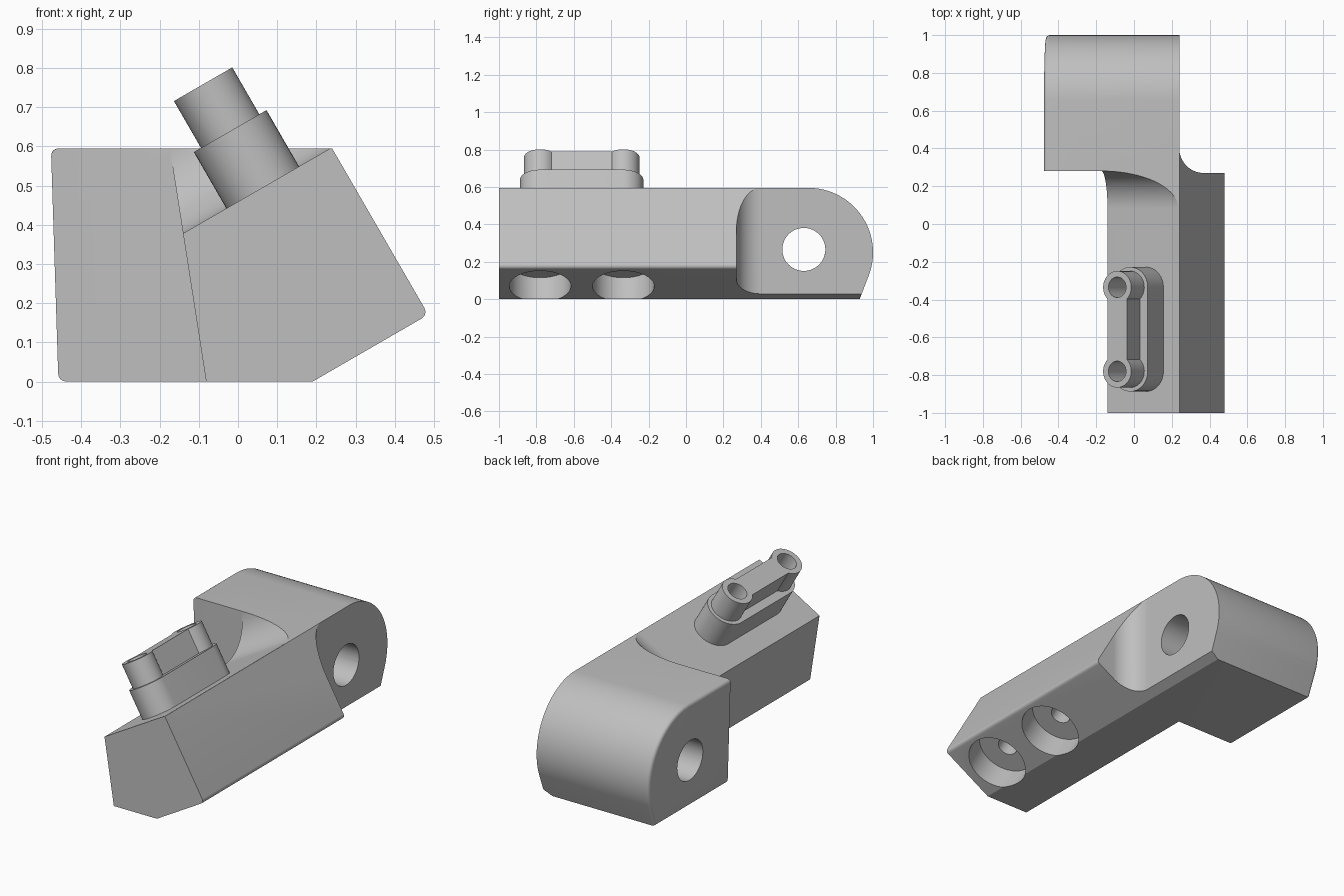
import bpy, bmesh, math
from mathutils import Vector

if "Cube" in bpy.data.objects:
    bpy.data.objects.remove(bpy.data.objects["Cube"])

grey = bpy.data.materials.new("plain_grey")
grey.diffuse_color = (0.52, 0.52, 0.52, 1)
grey.use_nodes = True
grey.node_tree.nodes["Principled BSDF"].inputs["Base Color"].default_value = grey.diffuse_color

X, Y, Z = Vector((1, 0, 0)), Vector((0, 1, 0)), Vector((0, 0, 1))
C30, S30 = math.cos(math.pi / 6), 0.5
ALONG = Vector((C30, 0, S30))     # up the sloped top
UP = Vector((-S30, 0, C30))       # square to the sloped top
BASE = Vector((0.0625, 0, 0.496)) # clip axis on the sloped top
ENDS = (-0.78, -0.335)            # y of the two screw axes


def arc(cx, cy, r, a0, a1, n=24):
    return [(cx + r * math.cos(math.radians(a0 + (a1 - a0) * i / n)),
             cy + r * math.sin(math.radians(a0 + (a1 - a0) * i / n))) for i in range(n + 1)]


def prism(name, pts, origin, u, v, depth):
    """Extrude a 2D outline lying in the u, v plane along the depth vector."""
    bm = bmesh.new()
    face = bm.faces.new([bm.verts.new(origin + u * a + v * b) for a, b in pts])
    ext = bmesh.ops.extrude_face_region(bm, geom=[face])["geom"]
    bmesh.ops.translate(bm, vec=depth, verts=[e for e in ext if isinstance(e, bmesh.types.BMVert)])
    bmesh.ops.recalc_face_normals(bm, faces=bm.faces)
    mesh = bpy.data.meshes.new(name)
    bm.to_mesh(mesh)
    bm.free()
    mesh.materials.append(grey)
    ob = bpy.data.objects.new(name, mesh)
    bpy.context.collection.objects.link(ob)
    return ob


def combine(ob, tool, mode="DIFFERENCE"):
    mod = ob.modifiers.new("cut", "BOOLEAN")
    mod.operation, mod.solver, mod.object = mode, "EXACT", tool
    bpy.context.view_layer.objects.active = ob
    bpy.ops.object.modifier_apply(modifier=mod.name)
    bpy.data.objects.remove(tool, do_unlink=True)


def rod(name, y, r, start, end):
    """Cylinder on a screw axis between two heights over the sloped top."""
    return prism(name, arc(0, 0, r, 0, 352.5, 47), BASE + Y * y + UP * start, ALONG, Y, UP * (end - start))


# Envelope: full front outline with a rounded outer corner
outline = [(-0.477, 0.595), (-0.458, 0), (0.19, 0)]
outline += arc(0.458, 0.178, 0.02, -60, 30, 6) + [(0.24, 0.595)]
body = prism("bracket_body", outline, Vector((0, -1, 0)), X, Z, Y * 2)

# Sloped top of the arm, blending into the rear block
top_cut = [(-2, 0), (0.08, 0)] + arc(0.08, 0.2, 0.2, -90, 0)[1:] + [(0.28, 1), (-2, 1)]
corner = Vector((0.24, 0, 0.5975))
combine(body, prism("top_cutter", top_cut, corner - ALONG * 1.5, Y, UP, ALONG * 3))

# Left side of the arm
left_cut = [(-1, -0.2), (-0.05, -0.2), (-0.206, 0.8), (-1, 0.8)]
combine(body, prism("left_cutter", left_cut, Vector((0, -2, 0)), X, Z, Y * 2.28))

# Right shoulder with a concave corner
right_cut = arc(0.37, 0.4, 0.13, 180, 270) + [(1, 0.27), (1, 2), (0.24, 2)]
combine(body, prism("right_cutter", right_cut, Vector((0, 0, -1)), X, Y, Z * 3))

# Rounded rear of the block
rear = arc(0.655, 0.25, 0.345, 90, -20, 40)
rear += [(0.89, -0.1), (2, -0.1), (2, 1), (0.655, 1)]
combine(body, prism("rear_cutter", rear, Vector((-1, 0, 0)), Y, Z, X * 2))

# Cross hole through the block
combine(body, prism("cross_cutter", arc(0.63, 0.266, 0.115, 0, 352.5, 47), Vector((-1, 0, 0)), Y, Z, X * 2))

# Counterbores and screw holes through the arm
for y in ENDS:
    combine(body, rod("counterbore_cutter", y, 0.165, -0.8, -0.345))
    combine(body, rod("screw_cutter", y, 0.054, -0.5, 0.2))

# Soften the rim of the block's left side and the arm's lower left edge
bm = bmesh.new()
bm.from_mesh(body.data)
bmesh.ops.remove_doubles(bm, verts=bm.verts, dist=0.0005)
soft = []
for e in bm.edges:
    mid = (e.verts[0].co + e.verts[1].co) / 2
    if max(v.co.x for v in e.verts) < -0.45 and mid.y > 0.29:
        if math.hypot(mid.y - 0.63, mid.z - 0.266) > 0.2:
            soft.append(e)
bmesh.ops.bevel(bm, geom=soft, offset=0.02, segments=4, profile=0.5, affect="EDGES", clamp_overlap=False)
bm.to_mesh(body.data)
bm.free()

# Clip foot: a wide rounded slab on the sloped top
y0, y1 = ENDS
foot = arc(0, y0, 0.107, 180, 360) + arc(0, y1, 0.107, 0, 180)
clip_foot = prism("clip_foot", foot, BASE - UP * 0.01, ALONG, Y, UP * 0.175)

# Clip posts: two round posts joined by a thinner web
a = math.degrees(math.acos(0.06 / 0.086))
posts = arc(0, y0, 0.086, 180 - a, 360 + a, 32) + arc(0, y1, 0.086, -a, 180 + a, 32)
clip_posts = prism("clip_posts", posts, BASE + UP * 0.16, ALONG, Y, UP * 0.143)
for y in ENDS:
    for part in (clip_foot, clip_posts):
        combine(part, rod("screw_cutter", y, 0.054, -0.2, 0.5))

# Smooth the curves, keep the corners sharp
for ob in (body, clip_foot, clip_posts):
    bpy.ops.object.select_all(action="DESELECT")
    ob.select_set(True)
    bpy.context.view_layer.objects.active = ob
    bpy.ops.object.shade_smooth_by_angle(angle=math.radians(28))
